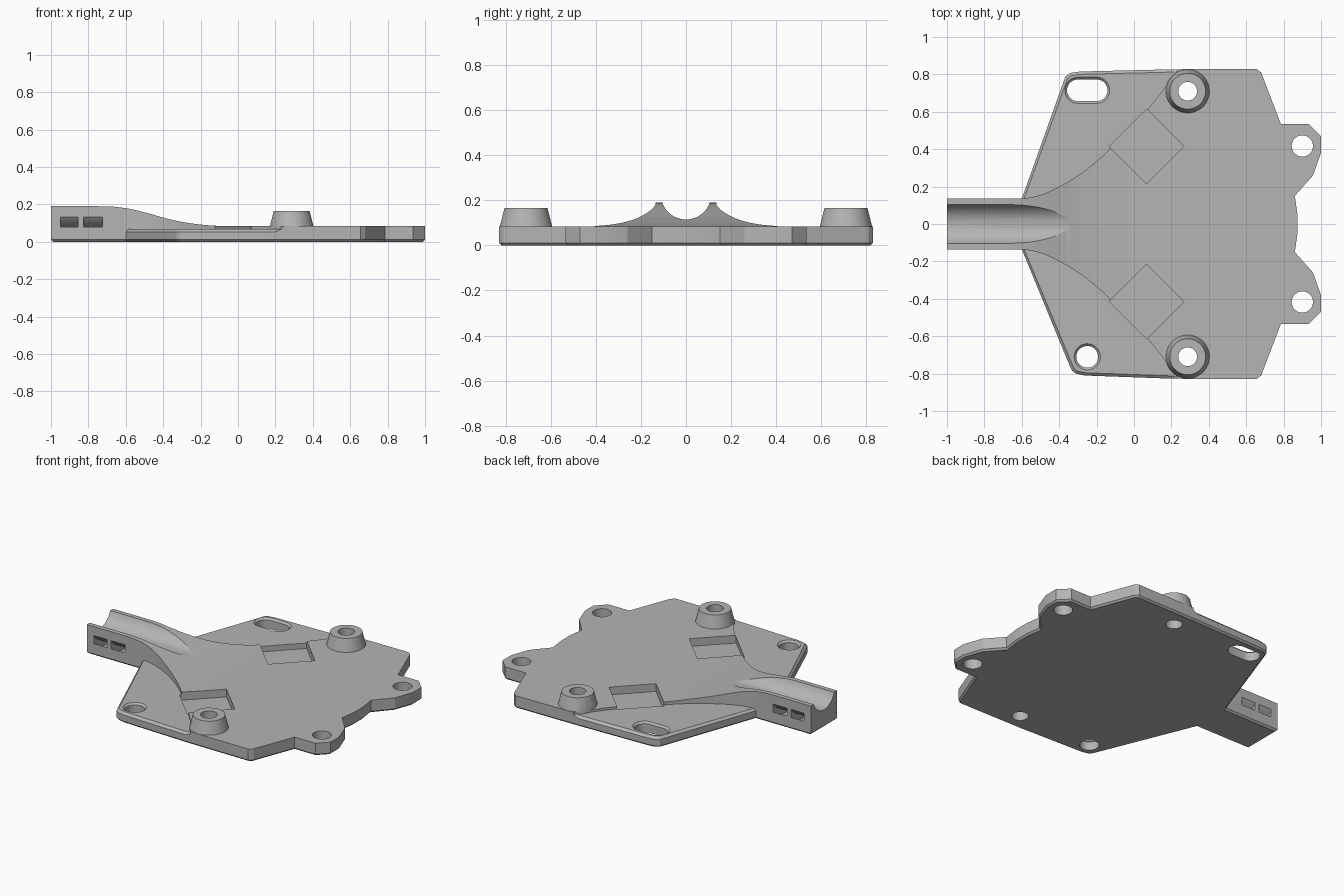
import bpy, bmesh
from math import cos, sin, pi, radians

cube = bpy.data.objects.get("Cube")
if cube:
    bpy.data.objects.remove(cube, do_unlink=True)

grey = bpy.data.materials.new("mid_grey")
grey.use_nodes = True
COLOUR = (0.46, 0.46, 0.46, 1)
grey.diffuse_color = COLOUR
grey.node_tree.nodes["Principled BSDF"].inputs["Base Color"].default_value = COLOUR


def loft(name, rings, axis="z"):
    """Closed solid through rings of (2D points, height), along z, or along y with (x, z) points."""
    bm = bmesh.new()
    loops = []
    for pts, h in rings:
        loops.append([bm.verts.new((a, b, h) if axis == "z" else (a, h, b)) for a, b in pts])
    for low, high in zip(loops, loops[1:]):
        n = len(low)
        for i in range(n):
            j = (i + 1) % n
            bm.faces.new((low[i], low[j], high[j], high[i]))
    bm.faces.new(loops[0][::-1])
    bm.faces.new(loops[-1])
    bmesh.ops.recalc_face_normals(bm, faces=bm.faces)
    return finish(name, bm)


def finish(name, bm):
    mesh = bpy.data.meshes.new(name)
    bm.to_mesh(mesh)
    bm.free()
    mesh.materials.append(grey)
    ob = bpy.data.objects.new(name, mesh)
    bpy.context.collection.objects.link(ob)
    return ob


def combine(target, other, op="DIFFERENCE"):
    mod = target.modifiers.new("cut", "BOOLEAN")
    mod.operation, mod.object, mod.solver = op, other, "EXACT"
    bpy.context.view_layer.objects.active = target
    bpy.ops.object.modifier_apply(modifier=mod.name)
    bpy.data.objects.remove(other, do_unlink=True)


def bevel_edges(ob, rule, offset):
    bm = bmesh.new()
    bm.from_mesh(ob.data)
    bm.normal_update()
    bmesh.ops.bevel(bm, geom=[e for e in bm.edges if rule(e)], offset=offset,
                    offset_type="OFFSET", segments=1, affect="EDGES")
    bm.to_mesh(ob.data)
    bm.free()


def stadium(x, y, r, half=0.0, n=48):
    pts = []
    for i in range(n):
        a = 2 * pi * (i + 0.5) / n
        pts.append((x + r * cos(a) + (half if cos(a) > 0 else -half), y + r * sin(a)))
    return pts


def smooth(pts, steps=5):
    """Catmull-Rom curve through the points."""
    out = []
    ext = [pts[0]] + pts + [pts[-1]]
    for p0, p1, p2, p3 in zip(ext, ext[1:], ext[2:], ext[3:]):
        for s in range(steps):
            t = s / steps
            out.append(tuple(0.5 * (2 * b + (c - a) * t + (2 * a - 5 * b + 4 * c - d) * t * t
                                    + (3 * b - a - 3 * c + d) * t ** 3)
                             for a, b, c, d in zip(p0, p1, p2, p3)))
    return out + [pts[-1]]


def mirror(pts):
    return [(x, -y) for x, y in pts]


DECK = 0.068
ARM = 0.135

# Plate and arm footprint
right_side = [(0.2, 0.827), (0.655, 0.83), (0.68, 0.81), (0.785, 0.535), (0.935, 0.535),
              (1.0, 0.47), (1.0, 0.38), (0.957, 0.26), (0.86, 0.15), (0.874, 0.05)]
back_corner = [(-1, ARM), (-0.6, ARM), (-0.377, 0.76), (-0.365, 0.79), (-0.34, 0.808), (-0.29, 0.815)]
front_corner = [(-1, ARM), (-0.6, ARM), (-0.345, 0.755), (-0.33, 0.785), (-0.31, 0.8), (-0.265, 0.81)]
outline = back_corner + right_side + mirror(front_corner + right_side)[::-1]
plate = loft("mounting_plate", [(outline, 0), (outline, 0.25)])
bevel_edges(plate, lambda e: all(v.co.z < 0.001 for v in e.verts), 0.011)

# Sloping top from the arm down to the plate
slope = smooth([(-0.75, 0.19), (-0.66, 0.187), (-0.57, 0.174), (-0.48, 0.152), (-0.38, 0.124),
                (-0.28, 0.103), (-0.18, 0.09), (-0.08, 0.084), (0.0, 0.083)])
above = [(-1.2, 0.19)] + slope + [(1.2, 0.083), (1.2, 0.4), (-1.2, 0.4)]
combine(plate, loft("slope_cutter", [(above, -1), (above, 1)], "y"))

# Lower decks outside the flared walls
flare = smooth([(-0.6, ARM), (-0.5, 0.155), (-0.38, 0.21), (-0.25, 0.295), (-0.13, 0.4),
                (0.07, 0.61), (0.18, 0.75), (0.27, 0.88)])
region = flare + [(-0.8, 0.88), (-0.8, 0.17)]
for side in (region, mirror(region)):
    combine(plate, loft("deck_cutter", [(side, DECK), (side, 0.5)]))


# Chamfer on the outer rim of the decks
def deck_rim(e):
    if len(e.link_faces) != 2 or any(abs(v.co.z - DECK) > 0.001 for v in e.verts):
        return False
    tilt = sorted(abs(f.normal.z) for f in e.link_faces)
    return tilt[0] < 0.1 and tilt[1] > 0.9 and e.is_convex


bevel_edges(plate, deck_rim, 0.015)

# Cable groove along the arm
groove = stadium(0, 0.226, 0.111, n=64)
groove_cutter = loft("groove_cutter", [(groove, -1.2), (groove, -0.2)])
for v in groove_cutter.data.vertices:
    a, b, h = v.co
    v.co = (h, a, b)
combine(plate, groove_cutter)

# Curved tie channels passing under the groove
for x0, x1 in ((-0.95, -0.855), (-0.825, -0.725)):
    angles = [radians(a) for a in range(210, 331, 5)]
    arc = [(r * cos(a), 0.226 + r * sin(a))
           for r, seq in ((0.2, angles), (0.165, angles[::-1])) for a in seq]
    channel = loft("channel_cutter", [(arc, x0), (arc, x1)])
    for v in channel.data.vertices:
        a, b, h = v.co
        v.co = (h, a, b)
    combine(plate, channel)

for s in (1, -1):
    # Diamond pockets
    cx, cy, d = 0.067, 0.415 * s, 0.2
    diamond = [(cx + d, cy), (cx, cy + d), (cx - d, cy), (cx, cy - d)]
    combine(plate, loft("pocket_cutter", [(diamond, 0.032), (diamond, 0.3)]))

    # Tapered bosses with bores
    def ring(r):
        return stadium(0.287, 0.71 * s, r)
    combine(plate, loft("boss", [(ring(0.117), 0.05), (ring(0.117), 0.08), (ring(0.096), 0.165)]), "UNION")
    combine(plate, loft("bore_cutter", [(ring(0.05), -0.1), (ring(0.05), 0.3)]))

    # Tab holes
    tab = stadium(0.9, 0.417 * s, 0.057)
    combine(plate, loft("tab_hole_cutter", [(tab, -0.1), (tab, 0.3)]))

# Chamfered slot and round hole in the decks
for y, half in ((0.715, 0.05), (-0.71, 0.0)):
    rings = [(stadium(-0.25, y, r, half), z)
             for r, z in ((0.058, -0.1), (0.058, DECK - 0.012), (0.078, DECK + 0.008))]
    combine(plate, loft("deck_hole_cutter", rings))

# Shading
bpy.ops.object.select_all(action="DESELECT")
plate.select_set(True)
bpy.context.view_layer.objects.active = plate
bpy.ops.object.shade_smooth_by_angle(angle=radians(20))
